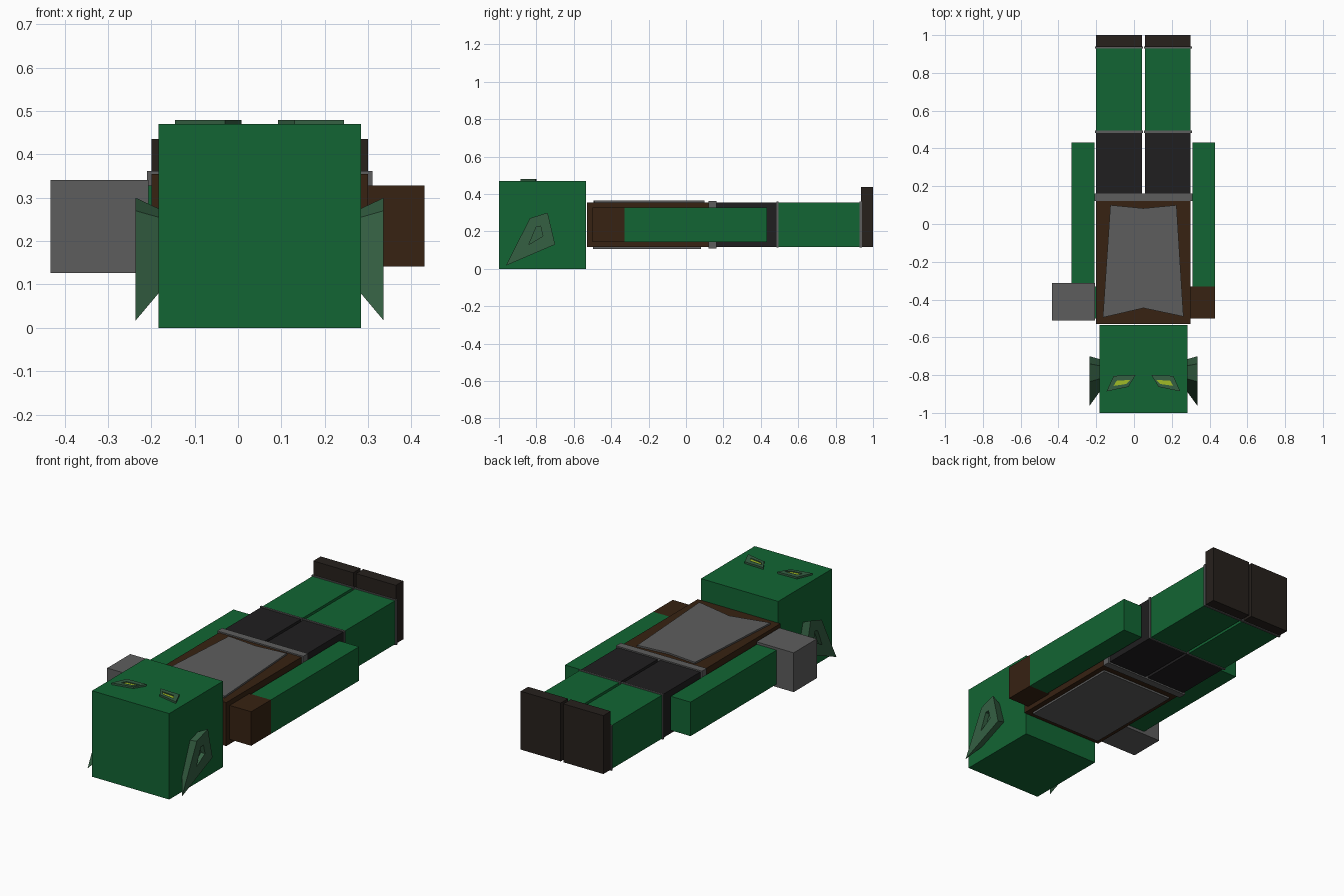
import bpy, bmesh

if "Cube" in bpy.data.objects:
    bpy.data.objects.remove(bpy.data.objects["Cube"])

CX = 0.05  # symmetry plane of the body


def material(name, rgb):
    m = bpy.data.materials.new(name)
    m.diffuse_color = (*rgb, 1)
    m.use_nodes = True
    m.node_tree.nodes["Principled BSDF"].inputs["Base Color"].default_value = m.diffuse_color
    return m


GREEN = material("green", (0.006, 0.13, 0.033))
EAR = material("ear_green", (0.035, 0.115, 0.055))
BROWN = material("brown", (0.038, 0.016, 0.006))
BLACK = material("black", (0.014, 0.013, 0.014))
BOOT = material("boot", (0.02, 0.015, 0.012))
GREY = material("grey", (0.11, 0.11, 0.11))
YELLOW = material("yellow", (0.35, 0.5, 0.02))


def finish(name, bm, mat):
    bmesh.ops.recalc_face_normals(bm, faces=bm.faces)
    me = bpy.data.meshes.new(name)
    bm.to_mesh(me)
    bm.free()
    me.materials.append(mat)
    ob = bpy.data.objects.new(name, me)
    bpy.context.collection.objects.link(ob)
    return ob


def box(name, x, y, z, mat):
    bm = bmesh.new()
    bmesh.ops.create_cube(bm, size=1)
    for v in bm.verts:
        v.co = [r[0] if c < 0 else r[1] for c, r in zip(v.co, (x, y, z))]
    return finish(name, bm, mat)


def loft(name, rings, mat, cap_start=True, cap_end=True):
    bm = bmesh.new()
    loops = [[bm.verts.new(p) for p in r] for r in rings]
    n = len(loops[0])
    for a, b in zip(loops, loops[1:]):
        for i in range(n):
            j = (i + 1) % n
            bm.faces.new((a[i], a[j], b[j], b[i]))
    if cap_start:
        bm.faces.new(loops[0])
    if cap_end:
        bm.faces.new(loops[-1])
    return finish(name, bm, mat)


# Head
box("head", (-0.183, 0.284), (-1, -0.535), (0, 0.47), GREEN)

# Ears flare outwards and have a small recess; eyes are raised frames
ear_in = [(-0.89, 0.08), (-0.82, 0.255), (-0.75, 0.275), (-0.715, 0.15)]
ear_out = [(-0.963, 0.017), (-0.835, 0.27), (-0.74, 0.3), (-0.7, 0.13)]
ear_pit = [(-0.84, 0.13), (-0.80, 0.225), (-0.778, 0.228), (-0.765, 0.175)]
eye_out = [(0.195, -0.886), (0.158, -0.804), (0.042, -0.8), (0.08, -0.862)]
eye_in = [(0.158, -0.857), (0.142, -0.83), (0.068, -0.825), (0.09, -0.847)]
for side, s in (("left", -1), ("right", 1)):
    steps = ((ear_in, 0.233), (ear_out, 0.286), (ear_pit, 0.286), (ear_pit, 0.262))
    loft(side + "_ear", [[(CX + s * d, y, z) for y, z in r] for r, d in steps], EAR)
    steps = ((eye_out, 0.469), (eye_out, 0.48), (eye_in, 0.48), (eye_in, 0.474))
    loft(side + "_eye_frame", [[(CX + s * x, y, z) for x, y in r] for r, z in steps],
         EAR, cap_end=False)
    loft(side + "_eye", [[(CX + s * x, y, z) for x, y in eye_in] for z in (0.471, 0.475)],
         YELLOW)

# Torso, armour plates and belt
box("torso", (-0.2, 0.3), (-0.53, 0.13), (0.117, 0.355), BROWN)
chest = [(-0.165, -0.495), (0.05, -0.445), (0.262, -0.49),
         (0.225, 0.1), (0.05, 0.083), (-0.125, 0.1)]
loft("chest_plate", [[(x, y, z) for x, y in chest] for z in (0.35, 0.364)], GREY)
box("back_plate", (-0.17, 0.27), (-0.497, 0.08), (0.106, 0.12), GREY)
box("belt", (-0.21, 0.31), (0.121, 0.162), (0.109, 0.362), GREY)

# Arms
AZ = (0.142, 0.328)
box("right_arm", (0.31, 0.43), (-0.33, 0.432), AZ, GREEN)
box("right_shoulder", (0.298, 0.43), (-0.5, -0.33), AZ, BROWN)
box("left_arm", (-0.33, -0.21), (-0.33, 0.432), AZ, GREEN)
box("left_shoulder", (-0.33, -0.198), (-0.5, -0.33), AZ, GREEN)
box("left_shoulder_guard", (-0.433, -0.207), (-0.512, -0.312), (0.126, 0.341), GREY)

# Legs
LZ = (0.117, 0.355)
RZ = (0.113, 0.359)
for side, x in (("left", (-0.2, 0.042)), ("right", (0.058, 0.3))):
    rx = (x[0] - 0.006, x[1] + 0.006)
    box(side + "_thigh", x, (0.155, 0.488), LZ, BLACK)
    box(side + "_knee_band", rx, (0.483, 0.494), RZ, GREY)
    box(side + "_shin", x, (0.488, 0.93), LZ, GREEN)
    box(side + "_ankle_band", rx, (0.928, 0.94), RZ, GREY)
    box(side + "_foot", x, (0.936, 1.0), (0.117, 0.436), BOOT)
